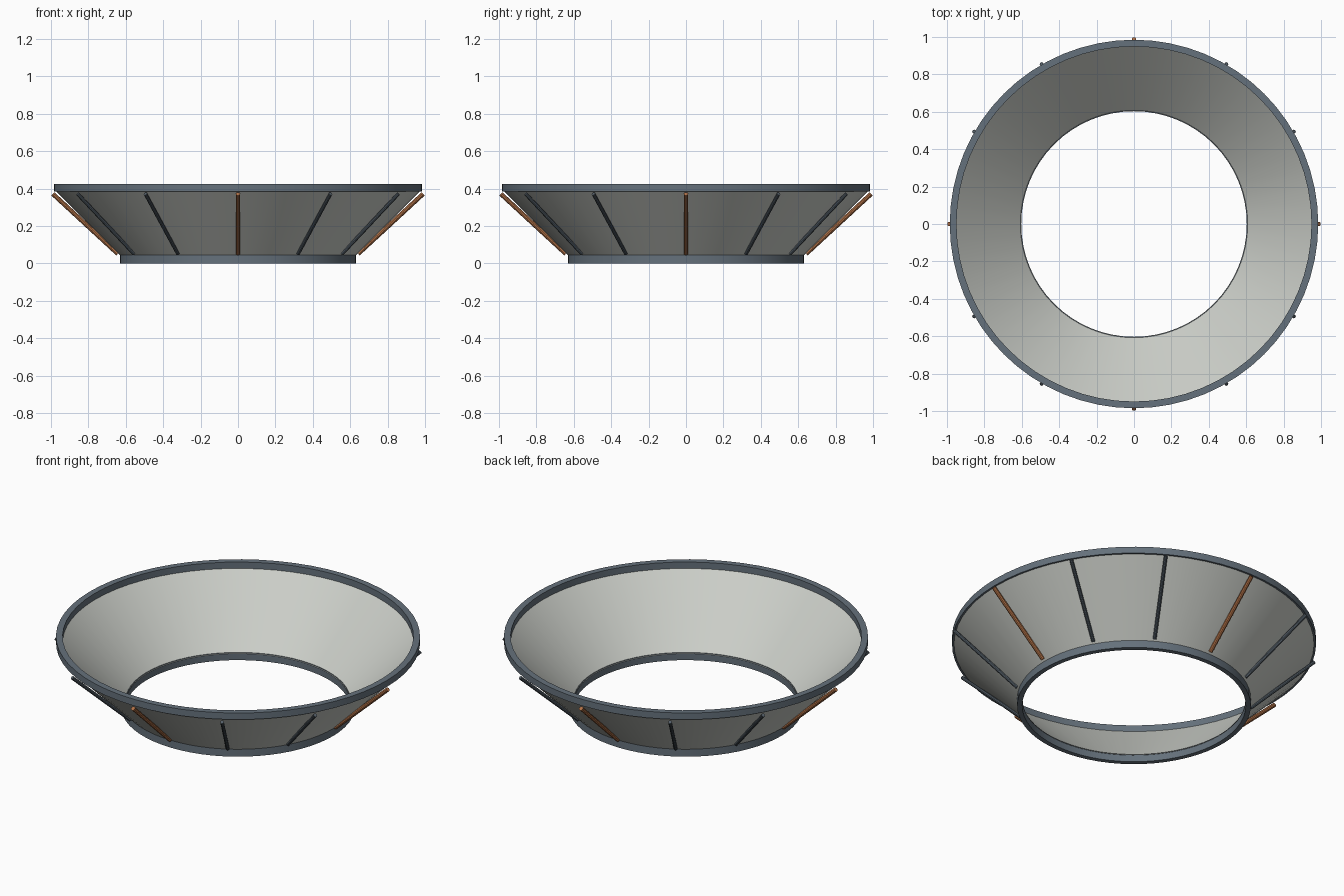
import bpy
import math
from mathutils import Vector

cube = bpy.data.objects.get("Cube")
if cube:
    bpy.data.objects.remove(cube, do_unlink=True)

SEGMENTS = 64


def material(name, rgb):
    mat = bpy.data.materials.new(name)
    mat.use_nodes = True
    mat.diffuse_color = (*rgb, 1)
    bsdf = mat.node_tree.nodes["Principled BSDF"]
    bsdf.inputs["Base Color"].default_value = (*rgb, 1)
    bsdf.inputs["Roughness"].default_value = 0.6
    return mat


pale_grey = material("pale grey", (0.60, 0.62, 0.58))
blue_grey = material("blue grey", (0.13, 0.165, 0.20))
dark_slate = material("dark slate", (0.09, 0.115, 0.14))
copper = material("copper orange", (0.45, 0.17, 0.065))


def smooth(obj):
    bpy.ops.object.select_all(action="DESELECT")
    obj.select_set(True)
    bpy.context.view_layer.objects.active = obj
    bpy.ops.object.shade_smooth_by_angle(angle=math.radians(35))


def lathe(name, profile, mat):
    """Revolve a closed (radius, z) profile, listed anticlockwise, around z."""
    count = len(profile)
    verts, faces = [], []
    for i in range(SEGMENTS):
        a = math.tau * i / SEGMENTS
        verts += [(r * math.cos(a), r * math.sin(a), z) for r, z in profile]
        j = (i + 1) % SEGMENTS
        for k in range(count):
            n = (k + 1) % count
            faces.append((i * count + k, j * count + k, j * count + n, i * count + n))
    mesh = bpy.data.meshes.new(name)
    mesh.from_pydata(verts, [], faces)
    mesh.materials.append(mat)
    obj = bpy.data.objects.new(name, mesh)
    bpy.context.collection.objects.link(obj)
    smooth(obj)
    return obj


def rod(name, start, end, radius, mat):
    start, end = Vector(start), Vector(end)
    axis = end - start
    bpy.ops.mesh.primitive_cylinder_add(
        vertices=10, radius=radius, depth=axis.length, location=(start + end) / 2,
        rotation=axis.to_track_quat("Z", "Y").to_euler())
    obj = bpy.context.object
    obj.name = name
    obj.data.materials.append(mat)
    smooth(obj)


def band(name, inner, outer, low, high):
    lathe(name, [(inner, low), (outer, low), (outer, high), (inner, high)], blue_grey)


# Flared wall, open at both ends
lathe("flared_shell", [(0.603, 0.04), (0.628, 0.04), (0.978, 0.39), (0.952, 0.39)], pale_grey)

# Edge bands
band("bottom_band", 0.605, 0.632, 0.0, 0.045)
band("top_band", 0.949, 0.985, 0.386, 0.425)

# Twelve ribs on the outside, every third one copper
for i in range(12):
    a = math.tau * i / 12
    c, s = math.cos(a), math.sin(a)
    accent = i % 3 == 0
    rod(f"{'copper' if accent else 'slate'}_rib_{i + 1}",
        (0.643 * c, 0.643 * s, 0.052), (0.990 * c, 0.990 * s, 0.372),
        0.012 if accent else 0.010, copper if accent else dark_slate)
